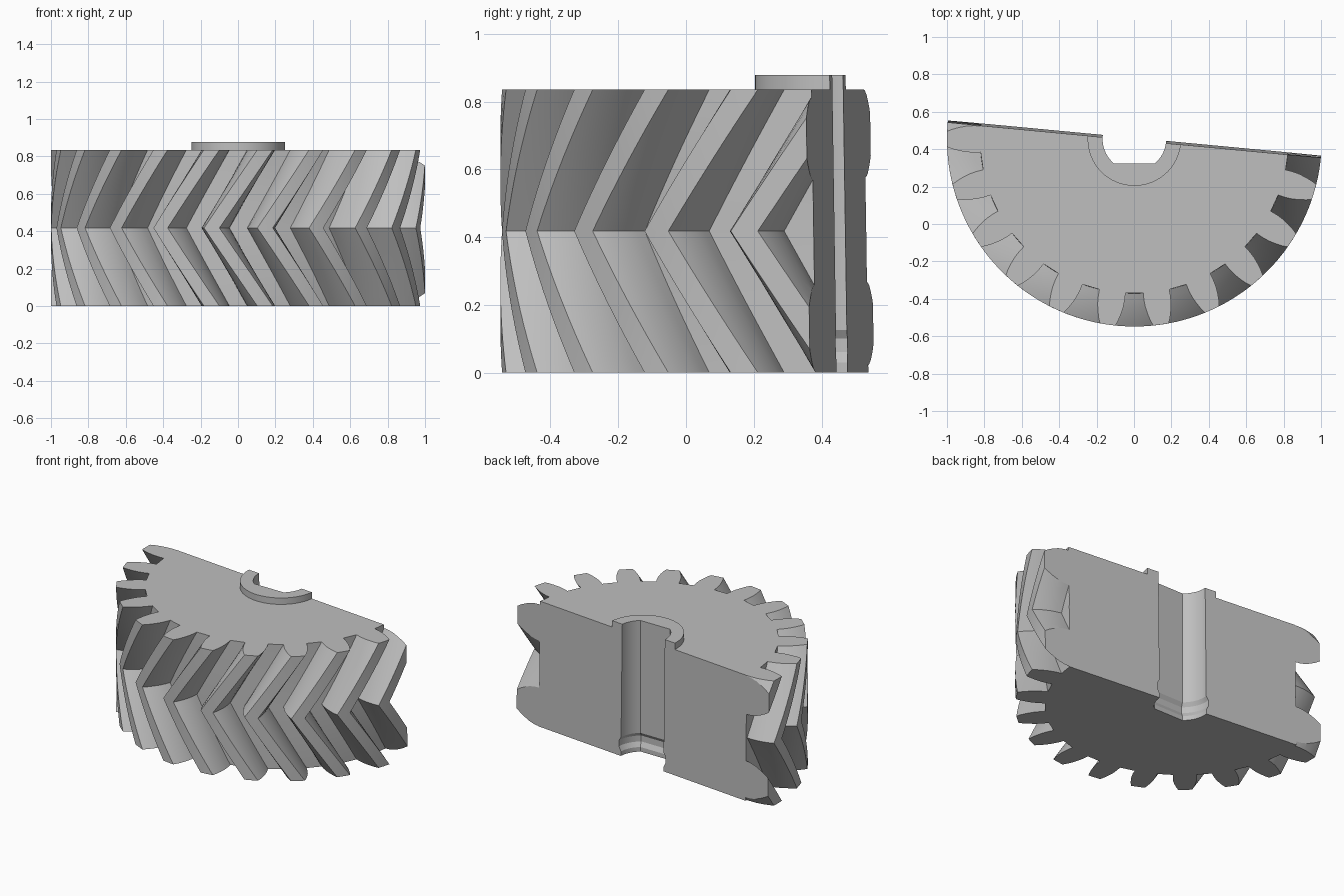
import bpy, bmesh, math

cube = bpy.data.objects.get("Cube")
if cube:
    bpy.data.objects.remove(cube, do_unlink=True)

CX, CY = 0.002, 0.454          # gear axis
H, MID = 0.835, 0.4175         # gear height and herringbone plane
TEETH = 22
PITCH = 2 * math.pi / TEETH
# half of a tooth gap: radius, half angle in degrees, root to tip
FLANK = [(0.825, 3.3), (0.86, 3.4), (0.90, 3.75), (0.94, 4.4), (0.975, 5.1), (1.002, 5.8)]

grey = bpy.data.materials.new("grey")
grey.use_nodes = True
grey.diffuse_color = (0.52, 0.52, 0.52, 1)
grey.node_tree.nodes["Principled BSDF"].inputs["Base Color"].default_value = (0.52, 0.52, 0.52, 1)


def loft(name, sections):
    """Join equal-length rings of points into a closed solid."""
    bm = bmesh.new()
    rings = [[bm.verts.new(p) for p in ring] for ring in sections]
    n = len(rings[0])
    for lower, upper in zip(rings, rings[1:]):
        for i in range(n):
            j = (i + 1) % n
            bm.faces.new((lower[i], lower[j], upper[j], upper[i]))
    bm.faces.new(rings[0][::-1])
    bm.faces.new(rings[-1])
    return to_object(name, bm)


def to_object(name, bm):
    bmesh.ops.recalc_face_normals(bm, faces=bm.faces)
    mesh = bpy.data.meshes.new(name)
    bm.to_mesh(mesh)
    bm.free()
    mesh.materials.append(grey)
    obj = bpy.data.objects.new(name, mesh)
    bpy.context.collection.objects.link(obj)
    return obj


def polar(r, a, z):
    return (CX + r * math.sin(a), CY - r * math.cos(a), z)


def gear_ring(z):
    """Toothed outline, twisted one pitch between each end and the middle."""
    twist = -PITCH * (1 - abs(z - MID) / MID)
    ring = []
    for k in range(TEETH):
        c = k * PITCH + twist
        ring += [polar(r, c - math.radians(d), z) for r, d in reversed(FLANK)]
        ring += [polar(r, c + math.radians(d), z) for r, d in FLANK]
        ring.append(polar(1.002, c + PITCH / 2, z))
    return ring


def bore_ring(z, grow):
    """Circle with a flat on its front side."""
    r, flat = 0.17 + grow, 0.13 + grow
    half = math.acos(flat / r)
    steps = 48
    return [polar(r, half + (2 * math.pi - 2 * half) * i / steps, z) for i in range(steps + 1)]


def boolean(target, tool, operation):
    mod = target.modifiers.new(operation, "BOOLEAN")
    mod.operation, mod.solver, mod.object = operation, "EXACT", tool
    bpy.context.view_layer.objects.active = target
    bpy.ops.object.modifier_apply(modifier=mod.name)
    bpy.data.objects.remove(tool, do_unlink=True)


# herringbone gear body
STEPS = 24
gear = loft("half_herringbone_gear", [gear_ring(H * i / STEPS) for i in range(STEPS + 1)])

# raised collar round the bore
collar = loft("collar", [[polar(0.25, 2 * math.pi * i / 64, z) for i in range(64)] for z in (0.6, 0.878)])
boolean(gear, collar, "UNION")

# flatted bore with a retaining groove near the bottom
bore_steps = [(-0.1, 0), (0.03, 0), (0.06, 0.016), (0.1, 0.016), (0.125, 0), (1.0, 0)]
boolean(gear, loft("bore_cutter", [bore_ring(z, g) for z, g in bore_steps]), "DIFFERENCE")

# slightly slanted cut that removes the back half
bm = bmesh.new()
bmesh.ops.create_cube(bm, size=4)
for v in bm.verts:
    x, y, z = v.co
    v.co.y = 3 if y > 0 else CY - 0.0945 * (x - CX) - 0.015 * (z - 0.44)
boolean(gear, to_object("half_cutter", bm), "DIFFERENCE")

# smooth flanks, sharp rims
bpy.ops.object.select_all(action="DESELECT")
gear.select_set(True)
bpy.context.view_layer.objects.active = gear
bpy.ops.object.shade_smooth_by_angle(angle=math.radians(25))
